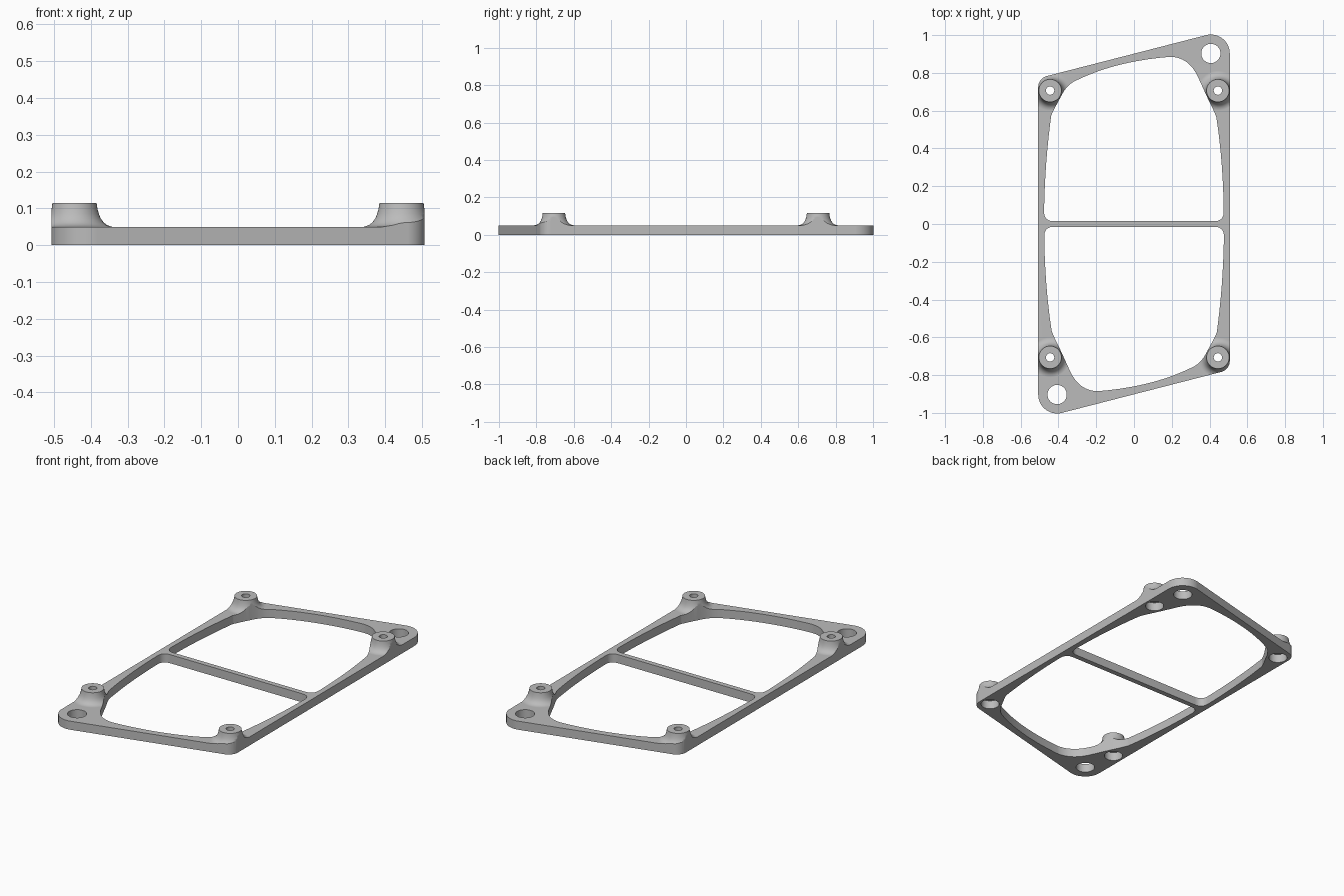
import bpy
import bmesh
from math import sin, cos, pi, radians, atan
from mathutils import Vector

if "Cube" in bpy.data.objects:
    bpy.data.objects.remove(bpy.data.objects["Cube"])

THICK = 0.05
BOSS_X, BOSS_Y = 0.444, 0.706
HOLE = (0.407, 0.903)

grey = bpy.data.materials.new("plain_grey")
grey.use_nodes = True
grey.diffuse_color = (0.5, 0.5, 0.5, 1)
grey.node_tree.nodes["Principled BSDF"].inputs["Base Color"].default_value = (0.5, 0.5, 0.5, 1)


def arc(centre, r, a0, a1, n=16):
    return [(centre[0] + r * cos(a0 + (a1 - a0) * i / n),
             centre[1] + r * sin(a0 + (a1 - a0) * i / n)) for i in range(n + 1)]


def half_turn(pts):
    return [(-x, -y) for x, y in pts]


def bend(p, c, q, n=14):
    """Quadratic curve from p to q, leaving out p."""
    p, c, q = Vector(p), Vector(c), Vector(q)
    return [tuple(p * (1 - t) ** 2 + c * 2 * t * (1 - t) + q * t * t)
            for t in ((i + 1) / n for i in range(n))]


def prism(bm, pts, z0, z1):
    face = bm.faces.new([bm.verts.new((x, y, z0)) for x, y in pts])
    top = bmesh.ops.extrude_face_region(bm, geom=[face])["geom"]
    bmesh.ops.translate(bm, vec=(0, 0, z1 - z0),
                        verts=[v for v in top if isinstance(v, bmesh.types.BMVert)])


def lathe(bm, centre, profile, n=48):
    rings = [[bm.verts.new((x, y, z)) for x, y in arc(centre, r, 0, 2 * pi, n)[:-1]]
             for r, z in profile]
    for a, b in zip(rings, rings[1:]):
        for i in range(n):
            j = (i + 1) % n
            bm.faces.new((a[i], a[j], b[j], b[i]))
    bm.faces.new(rings[0])
    bm.faces.new(rings[-1])


def make(name, bm):
    bmesh.ops.recalc_face_normals(bm, faces=bm.faces[:])
    mesh = bpy.data.meshes.new(name)
    bm.to_mesh(mesh)
    bm.free()
    mesh.materials.append(grey)
    obj = bpy.data.objects.new(name, mesh)
    bpy.context.collection.objects.link(obj)
    return obj


def combine(target, helper, operation):
    helper.hide_render = True
    mod = target.modifiers.new(operation, "BOOLEAN")
    mod.operation = operation
    mod.solver = "EXACT"
    mod.object = helper
    bpy.context.view_layer.objects.active = target
    bpy.ops.object.modifier_apply(modifier=mod.name)
    bpy.data.objects.remove(helper)


boss_spots = [(sx * BOSS_X, sy * BOSS_Y) for sx in (-1, 1) for sy in (-1, 1)]

# Flat plate, larger than the outline
bm = bmesh.new()
prism(bm, [(-1, -1.2), (1, -1.2), (1, 1.2), (-1, 1.2)], 0, THICK)
frame = make("mounting_frame", bm)

# Screw bosses with flared feet
bm = bmesh.new()
for spot in boss_spots:
    lathe(bm, spot, [(0.06, 0.115), (0.062, 0.1), (0.066, 0.085), (0.071, 0.073),
                     (0.079, 0.062), (0.09, 0.0545), (0.108, 0.0495), (0.108, 0.02)])
combine(frame, make("bosses", bm), "UNION")

# Outer outline: two large and two small rounded corners
tilt = radians(90) + atan(0.26)
side = arc(HOLE, 0.1, 0, tilt) + arc((-0.447, 0.725), 0.06, tilt, pi)
bm = bmesh.new()
prism(bm, side + half_turn(side), -0.2, 0.3)
combine(frame, make("outline", bm), "INTERSECT")

# Two openings on either side of the cross bar
start = (-0.425, 0.015)
opening = [start, (0.425, 0.015)]
for ctrl, end in [((0.475, 0.015), (0.475, 0.066)),
                  ((0.472, 0.33), (0.436, 0.565)),
                  ((0.428, 0.59), (0.4, 0.645)),
                  ((0.372, 0.705), (0.345, 0.765)),
                  ((0.295, 0.885), (0.19, 0.885)),
                  ((-0.1, 0.862), (-0.31, 0.758)),
                  ((-0.36, 0.735), (-0.392, 0.665)),
                  ((-0.42, 0.615), (-0.438, 0.575)),
                  ((-0.472, 0.33), (-0.476, 0.066)),
                  ((-0.476, 0.015), start)]:
    opening += bend(opening[-1], ctrl, end)
opening.pop()
bm = bmesh.new()
prism(bm, opening, -0.1, 0.2)
prism(bm, half_turn(opening), -0.1, 0.2)

# Corner holes, and bolt holes recessed from below
for spot in [HOLE] + half_turn([HOLE]):
    lathe(bm, spot, [(0.051, -0.1), (0.051, 0.2)])
for spot in boss_spots:
    lathe(bm, spot, [(0.05, -0.1), (0.05, THICK), (0.022, THICK), (0.022, 0.2)])
combine(frame, make("cutters", bm), "DIFFERENCE")

# Smooth curved walls, sharp rims
bpy.ops.object.select_all(action="DESELECT")
frame.select_set(True)
bpy.context.view_layer.objects.active = frame
bpy.ops.object.shade_smooth_by_angle(angle=radians(30))
weighted = frame.modifiers.new("even_shading", "WEIGHTED_NORMAL")
weighted.keep_sharp = True
